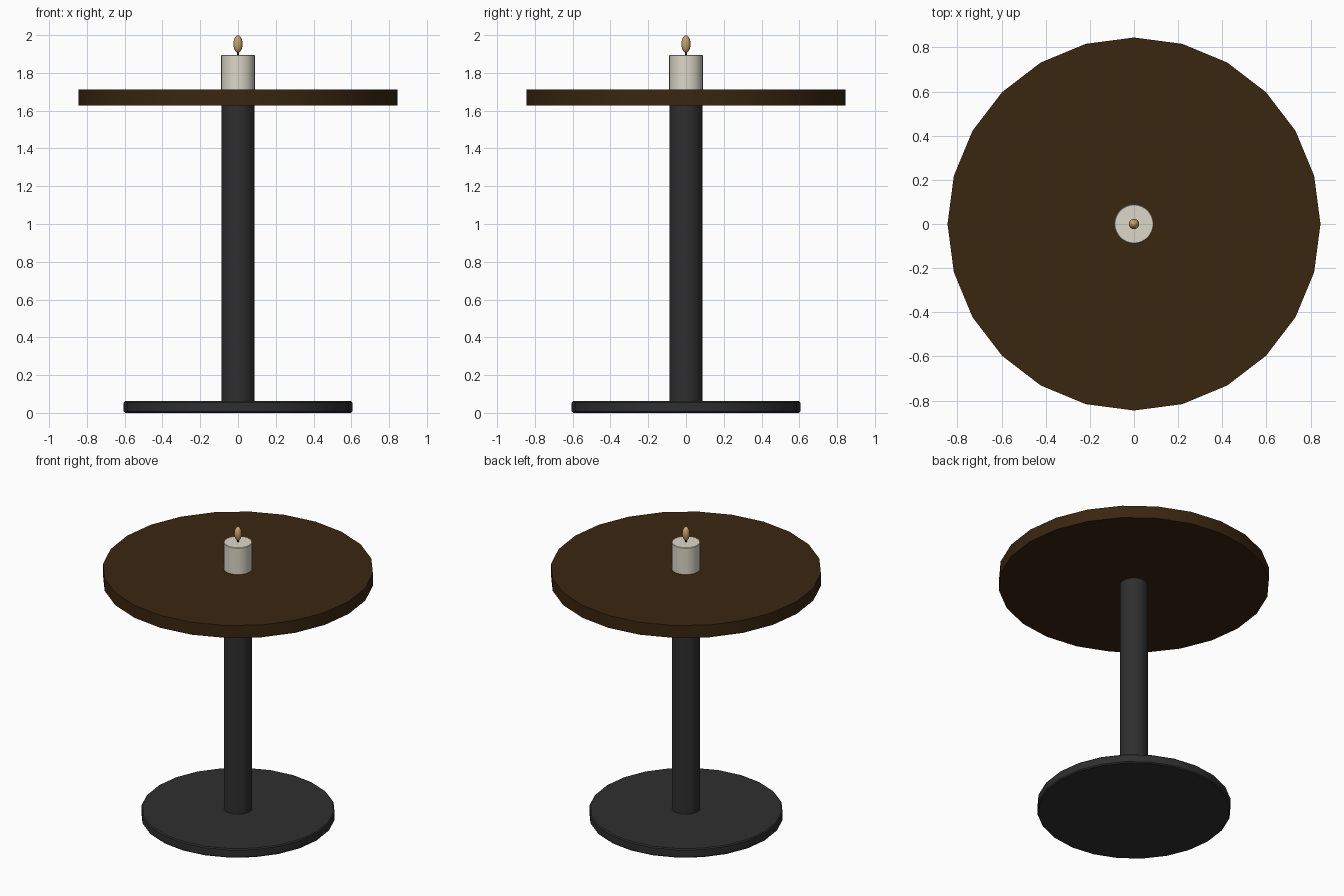
import bpy
import bmesh
import math

if "Cube" in bpy.data.objects:
    bpy.data.objects.remove(bpy.data.objects["Cube"])


def material(name, rgb):
    m = bpy.data.materials.new(name)
    m.diffuse_color = (*rgb, 1)
    m.use_nodes = True
    m.node_tree.nodes["Principled BSDF"].inputs["Base Color"].default_value = m.diffuse_color
    return m


wood = material("dark wood", (0.042, 0.019, 0.005))
metal = material("black metal", (0.028, 0.028, 0.028))
wax = material("cream wax", (0.72, 0.68, 0.58))
fire = material("flame tan", (0.56, 0.37, 0.15))


def lathe(name, profile, sides, mat):
    """Revolve (radius, z) points around z; radius 0 closes to a point."""
    bm = bmesh.new()
    rings = []
    for r, z in profile:
        if r == 0:
            rings.append([bm.verts.new((0, 0, z))])
        else:
            rings.append([bm.verts.new((r * math.cos(2 * math.pi * i / sides),
                                        r * math.sin(2 * math.pi * i / sides), z))
                          for i in range(sides)])
    for a, b in zip(rings, rings[1:]):
        for i in range(sides):
            j = (i + 1) % sides
            if len(a) == 1:
                bm.faces.new((a[0], b[j], b[i]))
            elif len(b) == 1:
                bm.faces.new((a[i], a[j], b[0]))
            else:
                bm.faces.new((a[i], a[j], b[j], b[i]))
    # flat caps
    if len(rings[0]) > 1:
        bm.faces.new(rings[0][::-1])
    if len(rings[-1]) > 1:
        bm.faces.new(rings[-1])
    me = bpy.data.meshes.new(name)
    bm.to_mesh(me)
    bm.free()
    me.materials.append(mat)
    ob = bpy.data.objects.new(name, me)
    bpy.context.collection.objects.link(ob)
    bpy.ops.object.select_all(action='DESELECT')
    ob.select_set(True)
    bpy.context.view_layer.objects.active = ob
    bpy.ops.object.shade_smooth_by_angle(angle=math.radians(35))
    return ob


# Table: foot plate with softened rims, column, round top
lathe("foot_plate", [(0.598, 0), (0.605, 0.007), (0.605, 0.055), (0.598, 0.062)], 24, metal)
lathe("column", [(0.088, 0.062), (0.088, 1.628)], 24, metal)
lathe("table_top", [(0.845, 1.627), (0.845, 1.712)], 24, wood)

# Candle: wax body, wick and flame
lathe("candle", [(0.089, 1.712), (0.089, 1.893), (0.086, 1.896)], 32, wax)
lathe("wick", [(0.006, 1.895), (0.006, 1.915)], 8, metal)
flame = [(0.024 * math.sin(math.pi * k / 10), 1.953 - 0.047 * math.cos(math.pi * k / 10))
         for k in range(1, 10)]
lathe("flame", [(0, 1.906)] + flame + [(0, 2.0)], 16, fire)
